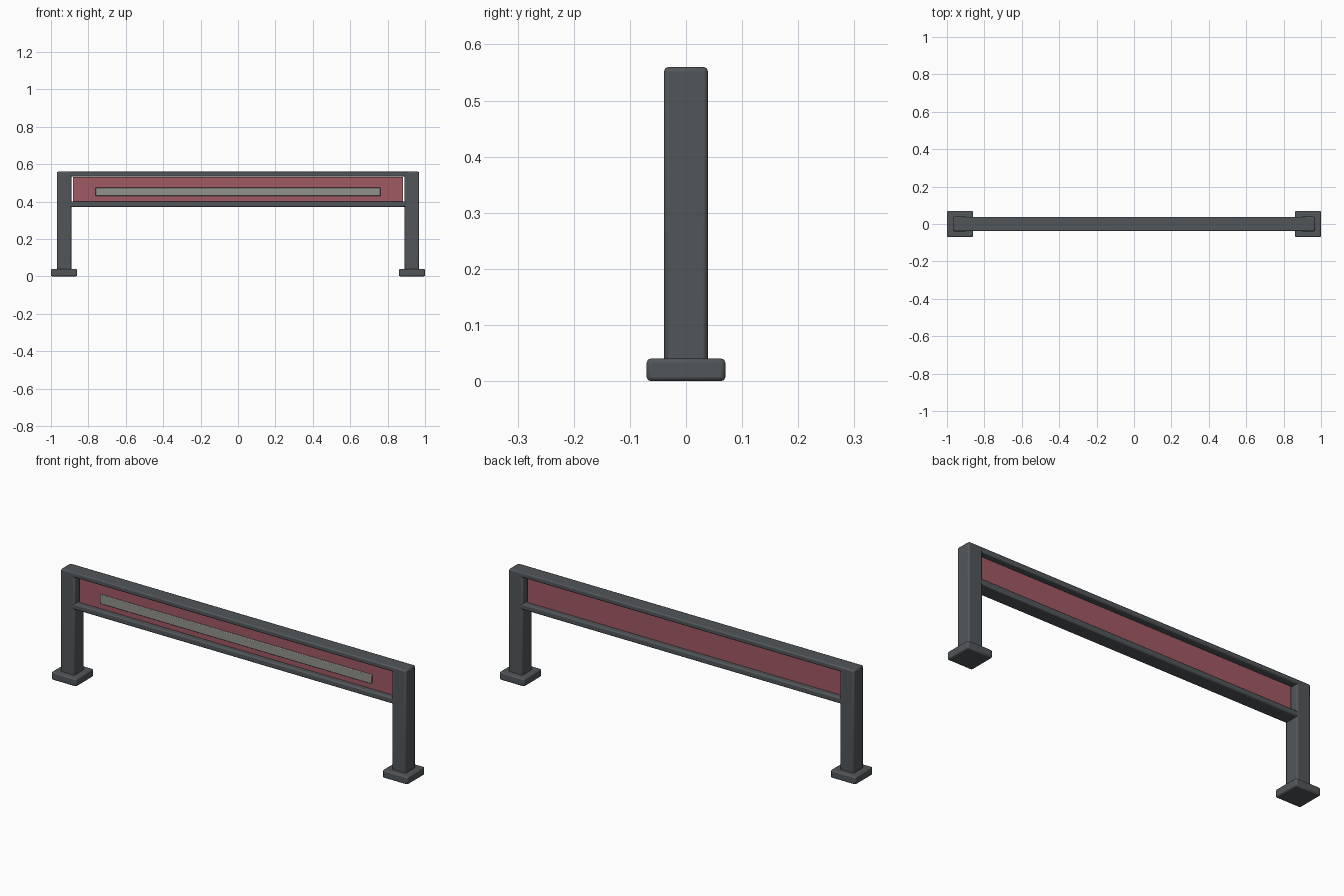
import bpy

if "Cube" in bpy.data.objects:
    bpy.data.objects.remove(bpy.data.objects["Cube"])


def material(name, rgb):
    m = bpy.data.materials.new(name)
    m.diffuse_color = (*rgb, 1.0)
    m.use_nodes = True
    m.node_tree.nodes["Principled BSDF"].inputs["Base Color"].default_value = m.diffuse_color
    return m


GREY = material("dark grey metal", (0.085, 0.094, 0.101))
RED = material("muted red panel", (0.35, 0.10, 0.125))
PALE = material("pale grey strip", (0.29, 0.29, 0.27))


def box(name, lo, hi, mat, bevel=0.0):
    """Box between two corners, with optional rounded edges."""
    bpy.ops.mesh.primitive_cube_add(
        size=1, location=[(a + b) / 2 for a, b in zip(lo, hi)])
    ob = bpy.context.object
    ob.name = name
    ob.scale = [b - a for a, b in zip(lo, hi)]
    bpy.ops.object.transform_apply(location=False, rotation=False, scale=True)
    ob.data.materials.append(mat)
    if bevel:
        mod = ob.modifiers.new("rounded edges", 'BEVEL')
        mod.width = bevel
        mod.segments = 2
        bpy.ops.object.shade_smooth_by_angle()
    return ob


# Posts and feet at both ends
for side, x in (("left", -0.93), ("right", 0.93)):
    box(side + "_post", (x - 0.039, -0.039, 0.001), (x + 0.039, 0.039, 0.56), GREY, 0.008)
    box(side + "_foot", (x - 0.07, -0.07, 0.0), (x + 0.07, 0.07, 0.04), GREY, 0.007)

# Rails joining the posts
box("top_rail", (-0.93, -0.0385, 0.534), (0.93, 0.0385, 0.5595), GREY, 0.006)
box("bottom_rail", (-0.955, -0.0385, 0.3715), (0.955, 0.0385, 0.401), GREY, 0.006)

# Infill panel and the strip on its front
box("panel", (-0.882, -0.01, 0.373), (0.882, 0.01, 0.53), RED)
box("front_strip", (-0.762, -0.02, 0.43), (0.762, -0.008, 0.475), PALE, 0.003)
